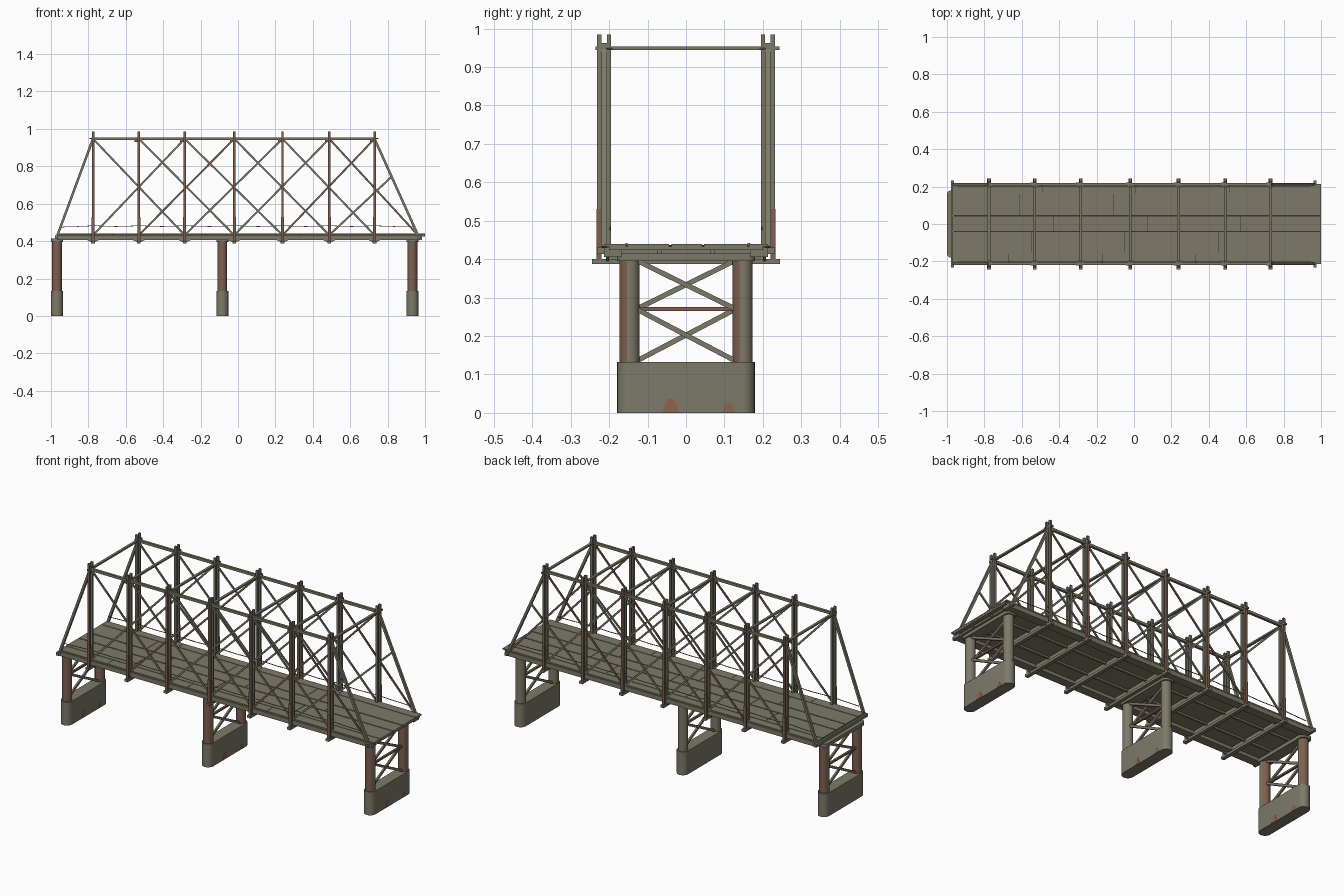
import bpy, bmesh, math
from mathutils import Vector, Matrix

if "Cube" in bpy.data.objects:
    bpy.data.objects.remove(bpy.data.objects["Cube"])


def material(name, rgb):
    m = bpy.data.materials.new(name)
    m.diffuse_color = (*rgb, 1)
    m.use_nodes = True
    m.node_tree.nodes["Principled BSDF"].inputs["Base Color"].default_value = m.diffuse_color
    return m


GREY = material("weathered grey", (0.205, 0.195, 0.142))
RUST = material("rust brown", (0.205, 0.115, 0.080))
GAP = material("dark gap", (0.04, 0.037, 0.028))
SPOT = material("rust stain", (0.27, 0.125, 0.075))


def finish(name, bm, mat, rust_rule=None):
    bmesh.ops.recalc_face_normals(bm, faces=bm.faces)
    me = bpy.data.meshes.new(name)
    me.materials.append(mat)
    if rust_rule:
        me.materials.append(RUST)
        for f in bm.faces:
            f.normal_update()
            f.material_index = 1 if rust_rule(f) else 0
    bm.to_mesh(me)
    bm.free()
    ob = bpy.data.objects.new(name, me)
    bpy.context.collection.objects.link(ob)
    return ob


def box(name, x0, x1, y0, y1, z0, z1, mat=GREY, rule=None):
    bm = bmesh.new()
    mtx = Matrix.Translation(((x0 + x1) / 2, (y0 + y1) / 2, (z0 + z1) / 2)) @ \
        Matrix.Diagonal((abs(x1 - x0), abs(y1 - y0), abs(z1 - z0), 1))
    bmesh.ops.create_cube(bm, size=1, matrix=mtx)
    return finish(name, bm, mat, rule)


def beam(name, p, q, side, width, depth, mat=GREY):
    """Straight bar from p to q; depth is measured along the side axis."""
    p, q, s = Vector(p), Vector(q), Vector(side)
    d = (q - p).normalized()
    n = d.cross(s).normalized()
    rot = Matrix((d, n, s)).transposed().to_4x4()
    mtx = Matrix.Translation((p + q) / 2) @ rot @ \
        Matrix.Diagonal(((q - p).length, width, depth, 1))
    bm = bmesh.new()
    bmesh.ops.create_cube(bm, size=1, matrix=mtx)
    return finish(name, bm, mat)


def prism(name, pts, offset, mat=GREY):
    bm = bmesh.new()
    f = bm.faces.new([bm.verts.new(p) for p in pts])
    r = bmesh.ops.extrude_face_region(bm, geom=[f])
    bmesh.ops.translate(bm, vec=offset,
                        verts=[v for v in r["geom"] if isinstance(v, bmesh.types.BMVert)])
    return finish(name, bm, mat)


def rounded_block(name, x, hx, hy, r, z0, z1):
    pts = []
    for k, (sx, sy) in enumerate(((1, 1), (-1, 1), (-1, -1), (1, -1))):
        for i in range(7):
            a = math.pi / 2 * (k + i / 6)
            pts.append((x + sx * (hx - r) + r * math.cos(a),
                        sy * (hy - r) + r * math.sin(a), z0))
    return smooth(prism(name, pts, (0, 0, z1 - z0)))


def smooth(ob):
    bpy.ops.object.select_all(action='DESELECT')
    bpy.context.view_layer.objects.active = ob
    ob.select_set(True)
    bpy.ops.object.shade_smooth_by_angle(angle=math.radians(40))
    return ob


def column(name, x, y, r, z0, z1, rule):
    bm = bmesh.new()
    bmesh.ops.create_cone(bm, cap_ends=True, segments=24, radius1=r, radius2=r,
                          depth=z1 - z0, matrix=Matrix.Translation((x, y, (z0 + z1) / 2)))
    return smooth(finish(name, bm, GREY, rule))


POSTS = [-0.775, -0.53, -0.285, -0.02, 0.238, 0.488, 0.73]
END_L, END_R = -0.965, 0.962
TOP, LOW = 0.947, 0.432

# piers: footing, two columns, cap and cross bracing
for x in (-0.968, -0.084, 0.932):
    rounded_block("pier_footing", x, 0.032, 0.179, 0.0315, 0, 0.132)
    rounded_block("pier_cap", x, 0.032, 0.179, 0.02, 0.395, 0.415)
    back = x < -0.5
    for s in (-1, 1):
        column("pier_column", x, s * 0.147, 0.0265, 0.13, 0.397,
               lambda f, b=back: f.normal.y < -0.25 or (b and f.normal.y > 0.3))
    for z0, z1 in ((0.137, 0.268), (0.272, 0.395)):
        beam("pier_brace", (x - 0.006, -0.125, z0), (x - 0.006, 0.125, z1), (1, 0, 0), 0.013, 0.01)
        beam("pier_brace", (x + 0.006, 0.125, z0), (x + 0.006, -0.125, z1), (1, 0, 0), 0.013, 0.01)
    box("pier_strut", x - 0.006, x + 0.006, -0.125, 0.125, 0.265, 0.275, RUST)
    # rust stains at the foot
    for y, w, h in ((-0.04, 0.022, 0.036), (0.11, 0.017, 0.026)):
        prism("footing_stain", [(x + 0.032, y - w, 0.001), (x + 0.032, y + w, 0.001),
                                (x + 0.032, y + w * 0.4, h), (x + 0.032, y - w * 0.4, h)],
              (0.001, 0, 0), SPOT)

# deck: dark underlay, then plank lanes with staggered joints
box("deck_slab", -0.968, 0.999, -0.2, 0.2, 0.424, 0.433)
box("deck_gap_fill", -0.965, 0.995, -0.198, 0.198, 0.433, 0.4365, GAP)
LANES = [-0.214, -0.155, -0.041, 0.044, 0.163, 0.214]
for i in range(5):
    cuts = [-0.97] + [v + 0.06 * ((i * 2) % 5 - 2) for v in (-0.55, -0.05, 0.45)] + [1.0]
    g = 0.003 if i in (1, 2, 3) else 0.001
    for a, b in zip(cuts, cuts[1:]):
        box("deck_plank", a + (0.001 if a > -0.96 else 0), b - (0.001 if b < 0.99 else 0),
            LANES[i] + g, LANES[i + 1] - g, 0.433, 0.44)
for y in (-0.155, 0.163):
    box("deck_strip", -0.965, 0.995, y - 0.003, y + 0.003, 0.436, 0.442)

# beams under the deck
for y in (-0.07, 0.07):
    box("stringer", -0.96, 0.98, y - 0.006, y + 0.006, 0.414, 0.425)
for x in (END_L - 0.005, END_R + 0.005):
    box("end_beam", x - 0.008, x + 0.008, -0.232, 0.232, 0.413, 0.43)
for x in POSTS:
    box("floor_beam", x - 0.01, x + 0.01, -0.244, 0.244, 0.387, 0.401)
    box("floor_beam_web", x - 0.004, x + 0.004, -0.2, 0.2, 0.4, 0.425)
    box("top_strut", x - 0.007, x + 0.007, -0.235, 0.243, 0.944, 0.953, GREY,
        lambda f: abs(f.normal.y) > 0.5)

# two trusses, mirrored in y
for s in (-1, 1):
    def yb(name, x0, x1, a, b, z0, z1, mat=GREY, rule=None):
        box(name, x0, x1, s * a, s * b, z0, z1, mat, rule)

    def bar(name, p, q, y, w, d, mat=GREY):
        beam(name, (p[0], s * y, p[1]), (q[0], s * y, q[1]), (0, 1, 0), w, d, mat)

    # chords and sloping end posts
    yb("bottom_chord", -0.968, 0.985, 0.166, 0.214, 0.406, 0.431)
    yb("top_chord", POSTS[0], POSTS[-1], 0.206, 0.22, 0.941, 0.955)
    bar("end_post", (END_L, LOW), (POSTS[0], TOP), 0.213, 0.013, 0.014)
    bar("end_post", (END_R, LOW), (POSTS[-1], TOP), 0.213, 0.013, 0.014)

    # paired uprights with spacer plates
    for i, x in enumerate(POSTS):
        yb("post_inner", x - 0.0065, x + 0.0065, 0.195, 0.206, 0.4, 0.985)
        yb("post_outer", x - 0.0065, x + 0.0065, 0.22, 0.231, 0.39, 0.985, GREY,
           lambda f: f.normal.y * s > 0.5)
        yb("post_rust_plate", x - 0.008, x + 0.008, 0.221, 0.233, 0.4, 0.53, RUST)
        yb("post_spacer", x - 0.005, x + 0.005, 0.205, 0.221, 0.935, 0.962)
        for z in (0.45, 0.475, 0.5):
            yb("post_bolt", x - 0.004, x + 0.004, 0.205, 0.221, z - 0.003, z + 0.003)
        if i:
            yb("joint_plate", x - 0.024, x + 0.004, 0.207, 0.222, 0.93, 0.95, RUST)
        # small triangular bracket under the chord and flat corner plates on top
        for d in (-1, 1):
            prism("chord_bracket", [(x, s * 0.2, 0.39), (x + d * 0.035, s * 0.2, 0.407),
                                    (x, s * 0.2, 0.407)], (0, s * 0.008, 0))
            prism("corner_plate", [(x, s * 0.185, 0.946), (x + d * 0.02, s * 0.207, 0.946),
                                   (x, s * 0.207, 0.946)], (0, 0, 0.004))

    # diagonals, each crossing two panels
    for i in range(5):
        a, b = POSTS[i], POSTS[i + 2]
        bar("falling_diagonal", (a, TOP), (b, LOW), 0.2095, 0.010, 0.006)
        bar("rising_diagonal", (a, LOW), (b, TOP), 0.2165, 0.010, 0.006,
            RUST if i in (1, 4) else GREY)
    bar("falling_diagonal", (POSTS[5], TOP), (END_R, LOW), 0.2095, 0.010, 0.006, RUST)
    bar("rising_diagonal", (POSTS[5], LOW), (0.822, 0.745), 0.2165, 0.010, 0.006)

    # thin rail wire, sagging slightly between posts
    xs = [-0.945] + POSTS + [0.945]
    wire = [(xs[0], 0.475)]
    for a, b in zip(xs, xs[1:]):
        wire += [((a + b) / 2, 0.478), (b, 0.482 if b < 0.9 else 0.476)]
    for p, q in zip(wire, wire[1:]):
        bar("rail_wire", p, q, 0.198, 0.003, 0.003)
